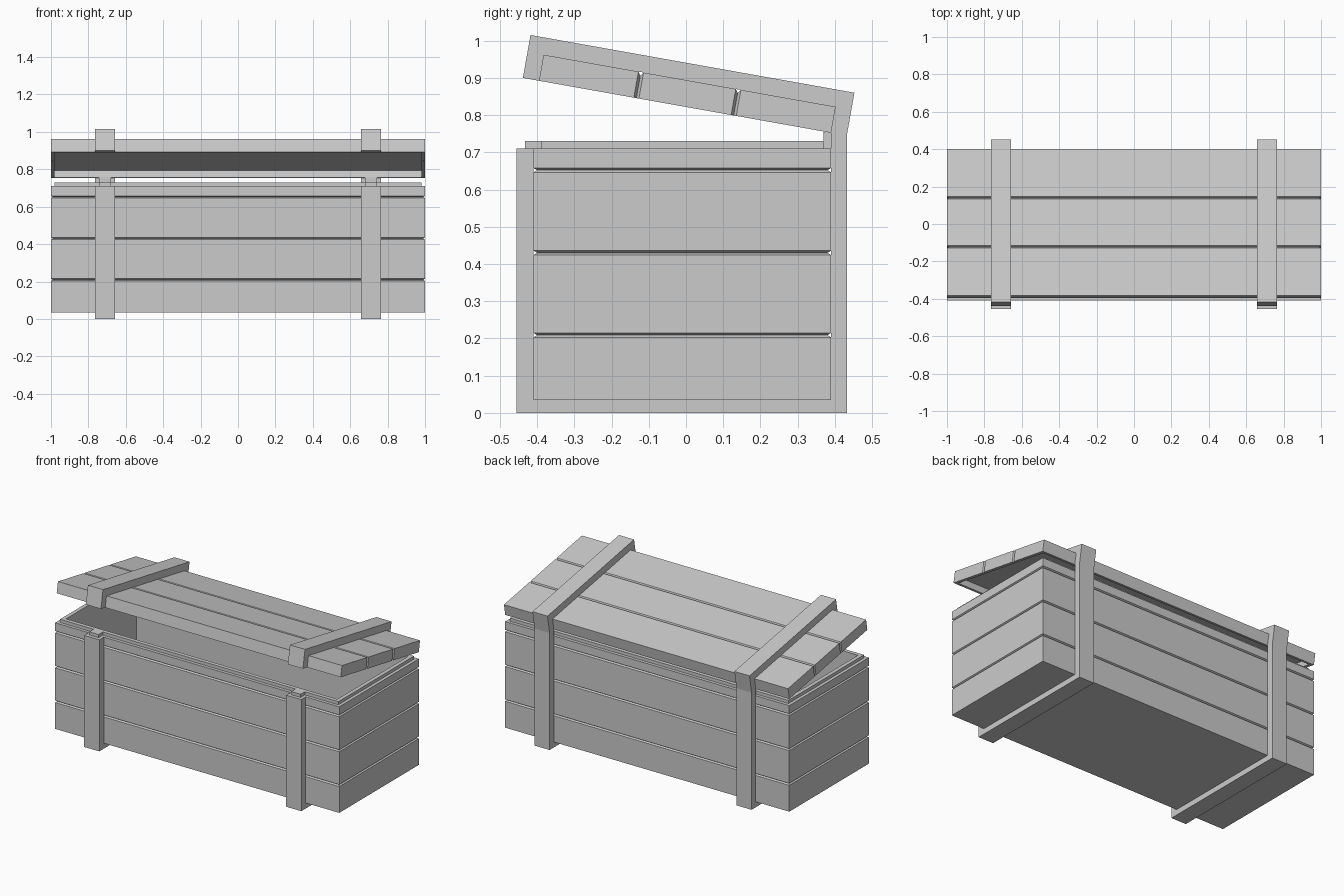
import bpy, bmesh
from math import radians
from mathutils import Matrix, Vector

if "Cube" in bpy.data.objects:
    bpy.data.objects.remove(bpy.data.objects["Cube"])

# lid frame: origin at the hinge corner, tilted down towards the back
LID = Matrix.Translation((0, 0.432, 0.745)) @ Matrix.Rotation(radians(-10.1), 4, 'X')


def finish(name, bm, matrix=None):
    bmesh.ops.recalc_face_normals(bm, faces=bm.faces[:])
    me = bpy.data.meshes.new(name)
    bm.to_mesh(me)
    bm.free()
    ob = bpy.data.objects.new(name, me)
    if matrix:
        ob.matrix_world = matrix
    bpy.context.collection.objects.link(ob)
    return ob


def loft(name, rings, matrix=None):
    """Skin closed loops of points and cap both ends."""
    bm = bmesh.new()
    loops = [[bm.verts.new(p) for p in r] for r in rings]
    n = len(loops[0])
    for a, b in zip(loops, loops[1:]):
        for i in range(n):
            j = (i + 1) % n
            bm.faces.new((a[i], a[j], b[j], b[i]))
    bm.faces.new(loops[0])
    bm.faces.new(loops[-1])
    return finish(name, bm, matrix)


def box(name, x0, x1, y0, y1, z0, z1, matrix=None):
    return loft(name, [[(x0, y0, z), (x1, y0, z), (x1, y1, z), (x0, y1, z)]
                       for z in (z0, z1)], matrix)


# crate body: rectangular rings up the planked outside, over the lip, down inside
levels = [(0, 0.035)]
for g in (0.209, 0.43, 0.652):
    levels += [(0, g - 0.006), (0.01, g), (0, g + 0.006)]
levels += [(0, 0.71), (0.02, 0.71), (0.02, 0.73), (0.045, 0.73), (0.045, 0.08)]
loft("crate_body", [[(-1 + d, -0.41 + d, z), (1 - d, -0.41 + d, z),
                     (1 - d, 0.39 - d, z), (-1 + d, 0.39 - d, z)] for d, z in levels])

# lid planks: channel section with V grooves between three boards
L, T, RIM, DEEP = 0.797, 0.071, 0.02, 0.037
BACK = -0.043
sections = [(RIM, 0)]
for k in (1, 2):
    g = L * k / 3
    sections += [(g - 0.007, 0), (g, 0.01), (g + 0.007, 0)]
sections += [(L - RIM, 0)]
rings = []
for u, d in sections:
    y, w, t, i = BACK - L + u, 1 - d, T - d, 1 - RIM
    rings.append([(-w, y, 0), (-w, y, t), (w, y, t), (w, y, 0),
                  (i, y, 0), (i, y, DEEP), (-i, y, DEEP), (-i, y, 0)])
loft("lid_planks", rings, LID)

# lid edge boards
box("lid_front_edge", -1, 1, BACK - L, BACK - L + RIM, 0, T, LID)
box("lid_back_edge", -1, 1, BACK - RIM, BACK, 0, T, LID)

# straps: one bent profile round the body, up the back and over the lid
lid_part = [(0, 0), (0, 0.117), (-0.884, 0.117), (-0.884, 0),
            (-0.84, 0), (-0.84, T), (BACK, T), (BACK, 0)]
profile = [(-0.455, 0.71), (-0.455, 0), (0.432, 0)]
profile += [tuple((LID @ Vector((0, u, v))).yz) for u, v in lid_part]
profile += [(0.39, 0.035), (-0.41, 0.035), (-0.41, 0.71)]
for side, s in (("left", -1), ("right", 1)):
    c = s * 0.711
    loft(side + "_strap", [[(c + h, y, z) for y, z in profile] for h in (-0.053, 0.053)])
    # raised lip on the front strap and hinge block at the back
    box(side + "_strap_lip", c - 0.033, c + 0.033, -0.433, -0.385, 0.70, 0.73)
    box(side + "_hinge_block", c - 0.033, c + 0.033, 0.37, 0.395, 0.70, 0.755)
